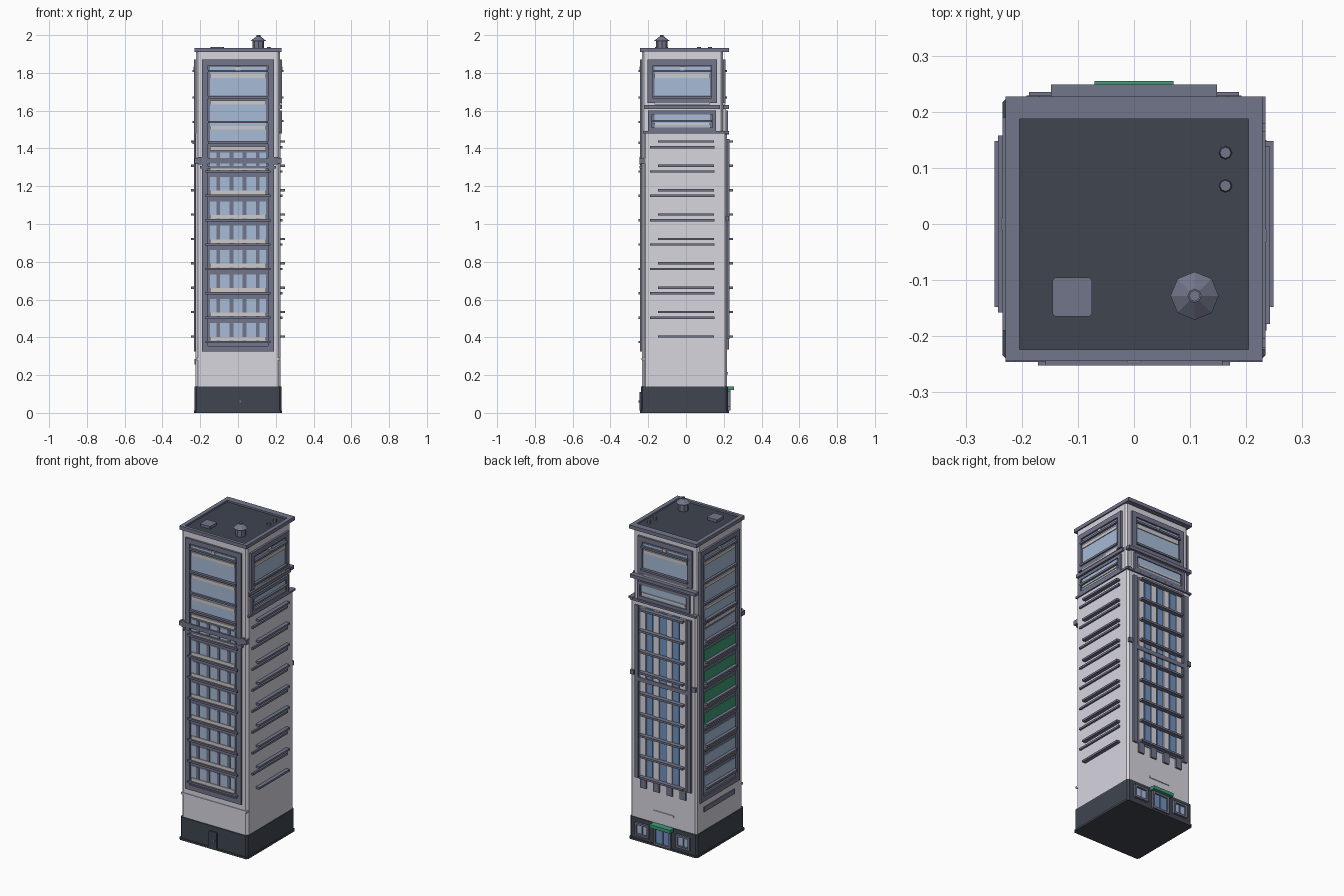
import bpy, bmesh
from mathutils import Matrix, Vector

if "Cube" in bpy.data.objects:
    bpy.data.objects.remove(bpy.data.objects["Cube"], do_unlink=True)


def material(name, *rgb):
    mat = bpy.data.materials.new(name)
    mat.use_nodes = True
    mat.diffuse_color = (*rgb, 1)
    shader = next(n for n in mat.node_tree.nodes if n.type == "BSDF_PRINCIPLED")
    shader.inputs["Base Color"].default_value = (*rgb, 1)
    return mat


STONE = material("pale_stone", 0.68, 0.67, 0.74)
TRIM = material("slate_trim", 0.17, 0.18, 0.26)
DARK = material("charcoal", 0.05, 0.06, 0.08)
GLASS = material("pale_glass", 0.38, 0.5, 0.68)
BLUE = material("blue_glass", 0.16, 0.3, 0.57)
SILL = material("warm_sill", 0.62, 0.59, 0.58)
GREEN = material("green", 0.05, 0.33, 0.18)

# Footprint edges, storey heights and the usual depths of relief
WEST, EAST, SOUTH, NORTH, UPPER_NORTH = -0.224, 0.224, -0.234, 0.217, 0.198
BASE_TOP, STEP, SHOULDER, ROOF = 0.14, 1.48, 1.62, 1.92
FLUSH, RAISED, LOW, PROUD, DEEP = 0.002, 0.005, 0.01, 0.018, 0.027
THIN, THICK = 0.012, 0.02
PANE = 0.148
STOREY = 0.129
FLOORS = [0.375 + STOREY * i for i in range(9)]

# Each wall: the axis it faces, its direction, its distance out, the middle of its windows
WALLS = {
    "front": ("y", -1, -SOUTH, 0),
    "back": ("y", 1, NORTH, 0),
    "back_step": ("y", 1, 0.212, 0),
    "upper_back": ("y", 1, UPPER_NORTH, 0),
    "right": ("x", -1, -WEST, 0),
    "left": ("x", 1, 0.226, 0),
    "upper_left": ("x", 1, EAST, -0.02),
}
parts = {}


def part(name, mat):
    return parts.setdefault(name, (bmesh.new(), mat))[0]


def box(name, mat, xs, ys, zs, chamfer=0):
    bm = part(name, mat)
    low, high = (Vector(corner) for corner in zip(xs, ys, zs))
    matrix = Matrix.Translation((low + high) / 2) @ Matrix.Diagonal((*(high - low), 1))
    verts = bmesh.ops.create_cube(bm, size=1, matrix=matrix)["verts"]
    if chamfer:
        edges = {e for v in verts for e in v.link_edges
                 if e.verts[0].co.xy == e.verts[1].co.xy}
        bmesh.ops.bevel(bm, geom=list(edges), offset=chamfer, segments=1, affect="EDGES")


def storey(name, mat, bottom, top, grow=0, north=NORTH):
    """Chamfered block over the whole footprint."""
    box(name, mat, (WEST - grow, EAST + grow), (SOUTH - grow, north + grow),
        (bottom, top), LOW)


def turned(name, x, y, bottom, top, radius, tip):
    matrix = Matrix.Translation((x, y, (bottom + top) / 2))
    bmesh.ops.create_cone(part(name, TRIM), cap_ends=True, segments=8, radius1=radius,
                          radius2=tip, depth=top - bottom, matrix=matrix)


def slab(wall, name, mat, bottom, top, half, relief, shift=0):
    """Plate on a wall, standing out from it by the relief."""
    axis, sign, distance, middle = WALLS[wall]
    along = (middle + shift - half, middle + shift + half)
    out = sorted((sign * (distance - THICK), sign * (distance + relief)))
    xs, ys = (along, out) if axis == "y" else (out, along)
    box(wall + "_" + name, mat, xs, ys, (bottom, top))


def rail(wall, name, mat, z, half, relief, height=THIN, shift=0):
    slab(wall, name, mat, z - height / 2, z + height / 2, half, relief, shift)


def frame(wall, name, bottom, top, half, width, relief, shift=0):
    for side in (-1, 1):
        slab(wall, name, TRIM, bottom, top, width / 2, relief,
             shift + side * (half - width / 2))
    for z in (bottom, top - width):
        slab(wall, name, TRIM, z, z + width, half - width, relief, shift)


def top_window(wall):
    """Large top-floor window with sills, lintels and a small lamp."""
    slab(wall, "top_glass", GLASS, 1.68, 1.83, PANE, RAISED)
    for z in (1.67, 1.81):
        rail(wall, "lintels", TRIM, z, PANE + LOW, PROUD)
        rail(wall, "sills", SILL, z - DEEP, PANE, LOW, THICK)
    rail(wall, "lamp", SILL, 1.82, THIN, THIN, DEEP)


# Main masses
storey("tower_core", STONE, BASE_TOP, ROOF, -FLUSH, UPPER_NORTH)
box("lower_walls", STONE, (WEST, WALLS["left"][2]), (SOUTH + LOW, NORTH), (BASE_TOP, STEP), LOW)
box("back_step", STONE, (-0.2, 0.2), (0, WALLS["back_step"][2]), (STEP, SHOULDER))
storey("ground_floor", DARK, THIN, BASE_TOP, RAISED)
storey("plinth", DARK, 0, THIN, LOW)

# Ledges wrapping the tower
box("side_ledge", TRIM, (EAST - THICK, EAST + LOW), (SOUTH + LOW, NORTH + LOW), (STEP, STEP + THIN))
rail("back", "shoulder_ledge", TRIM, STEP, EAST, LOW)
rail("back", "upper_ledge", TRIM, SHOULDER, EAST, LOW, THICK)
rail("front", "belt", TRIM, 1.335, EAST + RAISED, THIN, DEEP)
rail("front", "belt", TRIM, 1.3, 0.2, THIN)
rail("front", "string_course", STONE, 0.285, EAST, FLUSH)
for side in (-1, 1):
    rail("front", "belt_brackets", TRIM, 1.335, THIN, THIN, 0.04, side * 0.2)
    rail("back", "band_blocks", TRIM, 1.03, THIN, LOW, DEEP, side * 0.21)

# Roof deck and parapet
RIM_TOP = ROOF + THIN
box("roof_deck", DARK, (WEST, EAST), (SOUTH, UPPER_NORTH), (ROOF - LOW, ROOF + FLUSH))
for xs in ((WEST - RAISED, WEST + THICK), (EAST - THICK, EAST + RAISED)):
    box("parapet", TRIM, xs, (SOUTH, NORTH), (ROOF - LOW, RIM_TOP))
for ys in ((SOUTH - LOW, SOUTH + LOW), (NORTH - 0.03, NORTH + LOW)):
    box("parapet", TRIM, (WEST - RAISED, EAST + RAISED), ys, (ROOF - LOW, RIM_TOP))

# Roof fittings
box("roof_hatch", TRIM, (-0.145, -0.075), (-0.165, -0.095), (ROOF, ROOF + PROUD), RAISED)
turned("chimney", 0.108, -0.128, ROOF, 1.97, 0.03, 0.03)
turned("chimney_cap", 0.108, -0.128, 1.968, 1.992, 0.043, THIN)
turned("chimney_tip", 0.108, -0.128, 1.99, 2, LOW, LOW)
for y in (0.068, 0.127):
    turned("roof_vents", 0.163, y, ROOF, ROOF + PROUD, THIN, LOW)

# Framed window fronts on the front and right sides
for wall in ("front", "right"):
    slab(wall, "panel", TRIM, 0.34, 1.85, 0.17, FLUSH)
    frame(wall, "frame", 0.325, 1.87, 0.19, 0.03, LOW)
    top_window(wall)
    slab(wall, "wide_glass", GLASS, 1.44, 1.65, PANE, RAISED)
    for z in (1.43, 1.54):
        rail(wall, "sills", SILL, z - 0.03, PANE, LOW, THICK)
        rail(wall, "lintels", TRIM, z, PANE + LOW, PROUD)
    for i, floor in enumerate(FLOORS[:-1]):
        green = wall == "right" and i in (3, 4, 5, 6)
        name, mat = ("green_glass", GREEN) if green else ("glass", GLASS)
        slab(wall, name, mat, floor, floor + 0.1, PANE, RAISED)
        rail(wall, "sills", SILL, floor + PROUD, PANE, LOW, THICK)
        if wall == "front":
            rail(wall, "bars", TRIM, floor, 0.171, PROUD)
            for step in (-1.5, -0.5, 0.5, 1.5):
                slab(wall, "mullions", TRIM, floor, floor + 0.1, LOW, LOW - FLUSH, step * 0.07)

# Paired sun bars on both flanks
for wall in ("left", "right"):
    reach = 0.249 - WALLS[wall][2]
    for floor in FLOORS:
        if floor > FLOORS[0]:
            rail(wall, "lower_bars", TRIM, floor, 0.17, LOW, THIN, -THICK)
        rail(wall, "upper_bars", TRIM, floor + 0.03, PANE, reach)
rail("right", "low_ledge", TRIM, 0.27, PANE, RAISED, 0.03)

# Upper windows on the left side and the back
for wall in ("upper_left", "upper_back"):
    slab(wall, "panel", TRIM, 1.65, 1.86, 0.17, FLUSH)
    frame(wall, "frame", 1.64, 1.87, 0.185, 0.03, LOW)
    top_window(wall)
rail("upper_left", "ledge", TRIM, SHOULDER, 0.2, LOW, THICK)
rail("upper_left", "lintels", TRIM, 1.545, PANE + LOW, PROUD)
for wall in ("upper_left", "back_step"):
    frame(wall, "low_frame", 1.49, 1.6, 0.18, THICK, LOW)
    slab(wall, "low_panel", TRIM, 1.49, 1.6, 0.17, FLUSH)
    slab(wall, "low_glass", GLASS, 1.51, 1.58, PANE, RAISED)
    rail(wall, "low_sill", SILL, 1.53, PANE, LOW)

# Tall striped curtain wall on the back
CURTAIN = (0.39, 1.45)
slab("back", "curtain", TRIM, *CURTAIN, 0.17, FLUSH)
for i in range(-3, 4):
    if i % 2:
        slab("back", "stone_strips", STONE, *CURTAIN, PROUD, LOW - FLUSH, i * 0.045)
        slab("back", "teeth", TRIM, 0.335, 0.395, THICK, LOW, i * 0.045)
    else:
        slab("back", "blue_strips", BLUE, *CURTAIN, PROUD, RAISED, i * 0.045)
for side in (-1, 1):
    slab("back", "pilasters", TRIM, *CURTAIN, THIN, THIN, side * 0.18)
for floor in FLOORS:
    rail("back", "bars", TRIM, floor + 0.03, PANE, 0.032)
rail("back", "band", TRIM, 1, 0.17, THIN, DEEP)
rail("back", "string_course", STONE, 0.21, 0.07, RAISED)

# Entrance, shop windows and canopy
slab("back", "doors", BLUE, THIN, 0.11, 0.045, LOW)
frame("back", "door_frame", THIN, 0.12, 0.058, THIN, PROUD)
slab("back", "door_post", TRIM, THIN, 0.11, RAISED, THIN)
rail("back", "canopy", GREEN, 0.13, 0.07, 0.038, THICK)
for side in (-1, 1):
    shift = side * 0.14
    slab("back", "shop_glass", GLASS, 0.05, 0.1, 0.035, LOW, shift)
    frame("back", "shop_frames", 0.035, 0.115, 0.047, THIN, PROUD, shift)
    slab("back", "shop_mullions", TRIM, 0.05, 0.1, RAISED, THIN, shift)

# Service door on the front
slab("front", "service_door", DARK, THIN, 0.11, DEEP, THIN)
rail("front", "door_handle", TRIM, 0.06, RAISED, PROUD, THIN, THIN)

# Turn every collected part into an object
for name, (bm, mat) in parts.items():
    bmesh.ops.recalc_face_normals(bm, faces=bm.faces)
    mesh = bpy.data.meshes.new(name)
    bm.to_mesh(mesh)
    bm.free()
    mesh.materials.append(mat)
    bpy.context.scene.collection.objects.link(bpy.data.objects.new(name, mesh))
